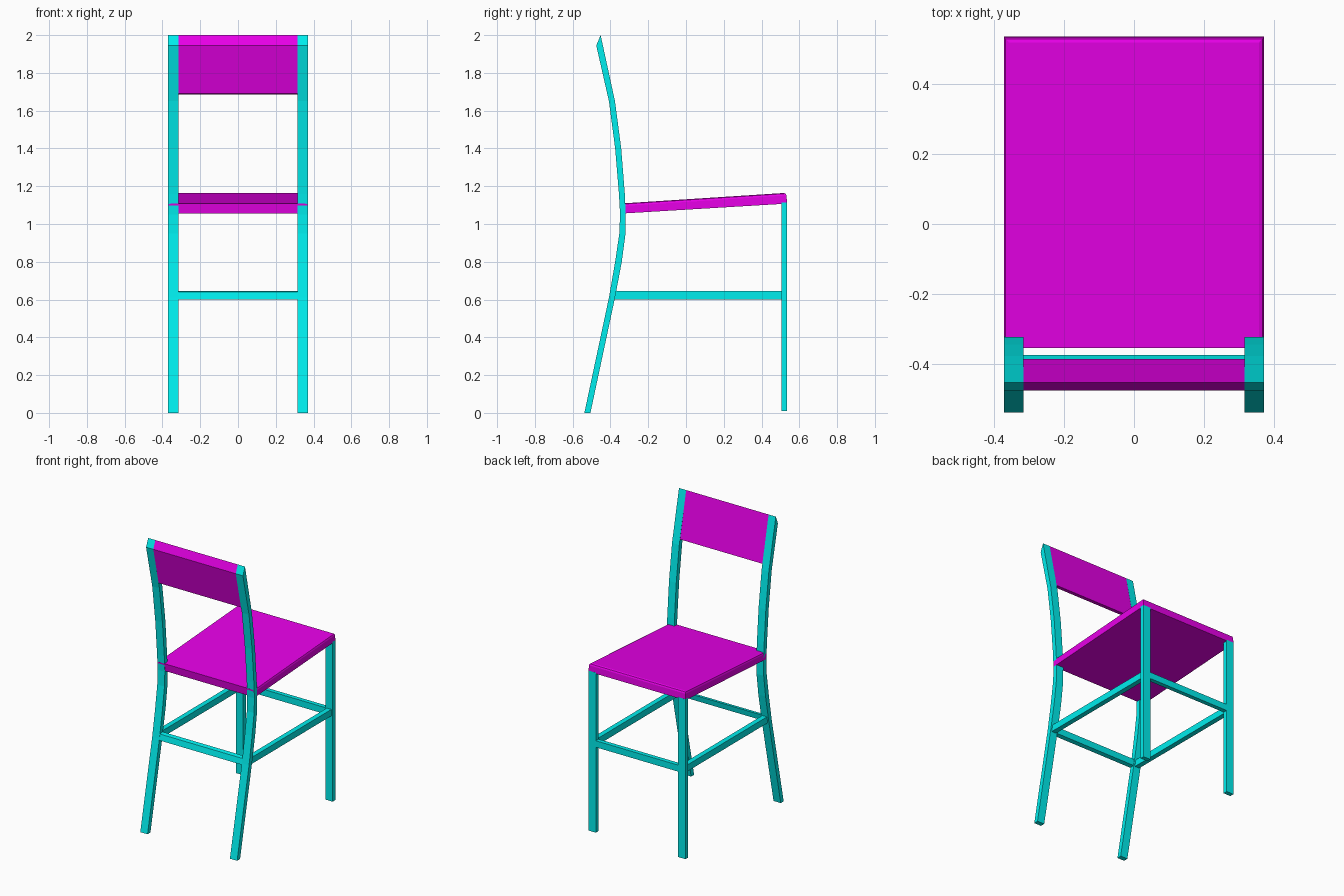
import bpy, bmesh

if "Cube" in bpy.data.objects:
    bpy.data.objects.remove(bpy.data.objects["Cube"])


def material(name, color):
    m = bpy.data.materials.new(name)
    m.diffuse_color = color
    m.use_nodes = True
    m.node_tree.nodes["Principled BSDF"].inputs["Base Color"].default_value = m.diffuse_color
    return m


CYAN = material("frame_cyan", (0.0, 0.85, 0.85, 1))
MAGENTA = material("panel_magenta", (0.8, 0.0, 0.8, 1))


def strip(name, back, front, x0, x1, mat, mirror=False):
    """Bar spanning x0..x1 whose side outline lies between two (y, z) paths."""
    bm = bmesh.new()
    rings = []
    for b, f in zip(back, front):
        rings.append([bm.verts.new(p) for p in (
            (x0, *b), (x1, *b), (x1, *f), (x0, *f))])
    for r, s in zip(rings, rings[1:]):
        for i in range(4):
            j = (i + 1) % 4
            bm.faces.new((r[i], r[j], s[j], s[i]))
    bm.faces.new(rings[0])
    bm.faces.new(rings[-1])
    bmesh.ops.recalc_face_normals(bm, faces=bm.faces)
    me = bpy.data.meshes.new(name)
    bm.to_mesh(me)
    bm.free()
    me.materials.append(mat)
    ob = bpy.data.objects.new(name, me)
    bpy.context.collection.objects.link(ob)
    if mirror:
        ob.modifiers.new("mirror", "MIRROR").use_mirror_merge = False
    return ob


def bar(name, y0, y1, z0, z1, x0, x1, mirror=False):
    return strip(name, [(y0, z0), (y0, z1)], [(y1, z0), (y1, z1)],
                 x0, x1, CYAN, mirror)


# Rear posts: splayed leg running into the curved back upright
post_back = [(-0.538, 0.0), (-0.408, 0.61), (-0.375, 0.80), (-0.353, 0.95),
             (-0.349, 1.05), (-0.355, 1.16), (-0.375, 1.40), (-0.408, 1.65),
             (-0.475, 1.945)]
post_front = [(-0.506, 0.0), (-0.376, 0.61), (-0.340, 0.80), (-0.320, 0.95),
              (-0.319, 1.05), (-0.324, 1.16), (-0.343, 1.40), (-0.376, 1.65),
              (-0.452, 2.0)]
strip("rear_post", post_back, post_front, 0.315, 0.37, CYAN, True)

# Backrest panel between the posts
strip("backrest", [(-0.417, 1.69), (-0.475, 1.945)],
      [(-0.385, 1.685), (-0.452, 2.0)], -0.315, 0.315, MAGENTA)

# Front legs
bar("front_leg", 0.505, 0.535, 0.01, 1.115, 0.315, 0.37, True)

# Stretchers
bar("side_stretcher", -0.392, 0.505, 0.60, 0.645, 0.325, 0.36, True)
bar("front_stretcher", 0.505, 0.535, 0.60, 0.645, -0.315, 0.315)
strip("rear_stretcher", [(-0.41, 0.60), (-0.401, 0.64)],
      [(-0.381, 0.605), (-0.373, 0.645)], -0.315, 0.315, CYAN)

# Seat: tilted slab with softened top front and side edges
seat = strip("seat", [(-0.346, 1.055), (-0.353, 1.108)],
             [(0.535, 1.108), (0.531, 1.165)], -0.37, 0.37, MAGENTA)
bm = bmesh.new()
bm.from_mesh(seat.data)
top = max(bm.faces, key=lambda f: f.normal.z)
edges = [e for e in top.edges if max(v.co.y for v in e.verts) > 0]
bmesh.ops.bevel(bm, geom=edges, offset=0.014, segments=2, affect='EDGES', profile=0.5)
bm.to_mesh(seat.data)
bm.free()
